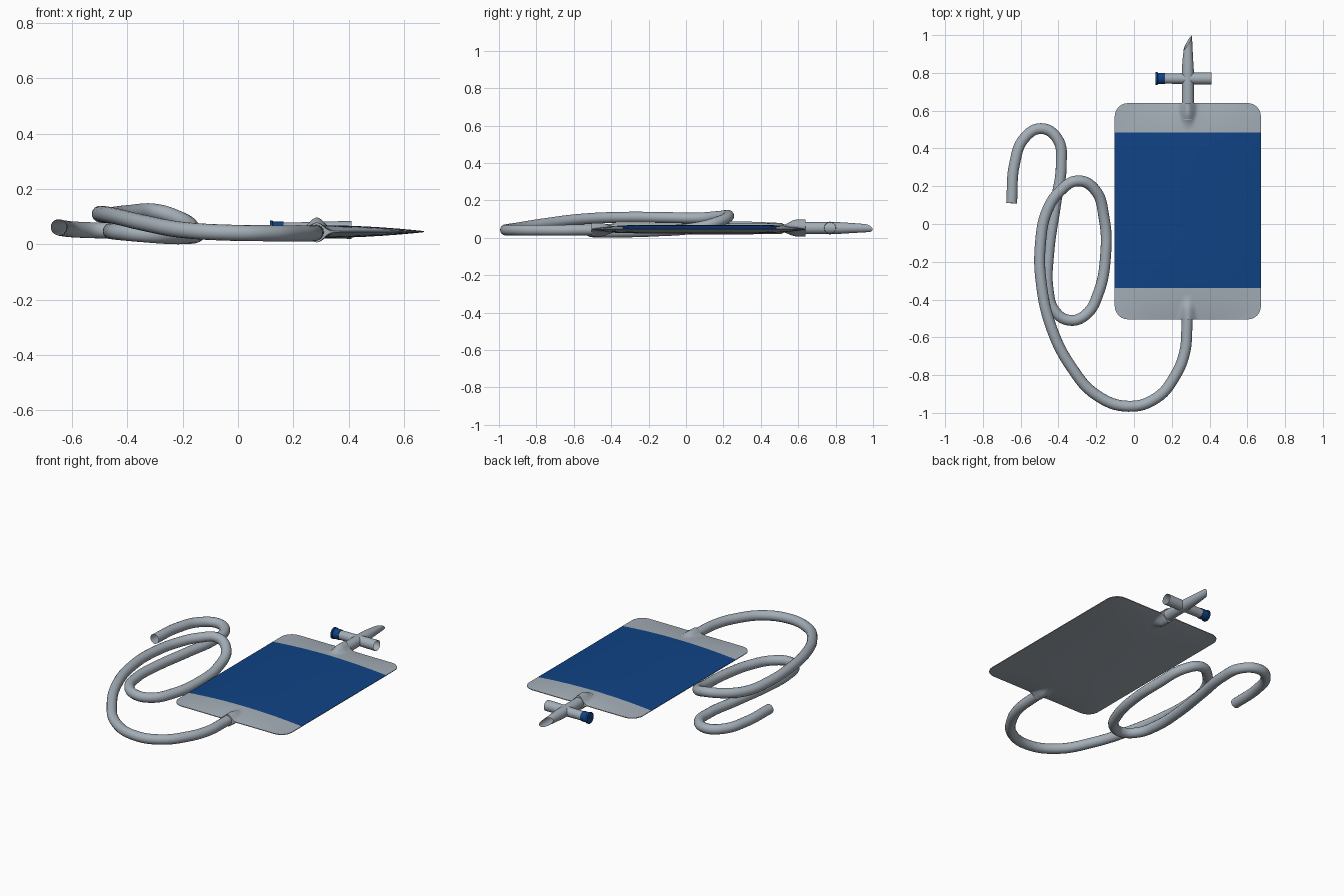
import bpy, bmesh, math
from mathutils import Vector

if "Cube" in bpy.data.objects:
    bpy.data.objects.remove(bpy.data.objects["Cube"])


def material(name, rgb):
    m = bpy.data.materials.new(name)
    m.diffuse_color = (*rgb, 1)
    m.use_nodes = True
    m.node_tree.nodes["Principled BSDF"].inputs["Base Color"].default_value = m.diffuse_color
    return m


GREY = material("clear grey plastic", (0.37, 0.42, 0.47))
BLUE = material("blue", (0.005, 0.056, 0.235))
CX = 0.285          # centre line of the bag and its ports


def finish(name, bm, mats, angle=40):
    bmesh.ops.recalc_face_normals(bm, faces=bm.faces)
    me = bpy.data.meshes.new(name)
    bm.to_mesh(me)
    bm.free()
    ob = bpy.data.objects.new(name, me)
    bpy.context.collection.objects.link(ob)
    for m in mats:
        me.materials.append(m)
    bpy.ops.object.select_all(action='DESELECT')
    bpy.context.view_layer.objects.active = ob
    ob.select_set(True)
    bpy.ops.object.shade_smooth_by_angle(angle=math.radians(angle))
    return ob


def lathe(name, origin, axis, profile, mat, slant=(0, 0), n=24):
    """Round tube along axis; profile = (distance, radius); slant shears the last ring."""
    bm = bmesh.new()
    axis = Vector(axis)
    side, up = axis.cross(Vector((0, 0, 1))), Vector((0, 0, 1))
    rings = []
    for i, (d, r) in enumerate(profile):
        ring = []
        for k in range(n):
            a = 2 * math.pi * k / n
            p, q = math.cos(a), math.sin(a)
            cut = slant[0] * p + slant[1] * q if i == len(profile) - 1 else 0
            ring.append(bm.verts.new(Vector(origin) + axis * (d + cut) + r * (p * side + q * up)))
        rings.append(ring)
    for a, b in zip(rings, rings[1:]):
        for k in range(n):
            j = (k + 1) % n
            bm.faces.new((a[k], a[j], b[j], b[k]))
    bmesh.ops.remove_doubles(bm, verts=bm.verts, dist=1e-5)
    return finish(name, bm, [mat])


# Bag: two pillow-shaped sheets with rounded corners, swelling around both ports
Y0, Y1, HW, RC = -0.505, 0.64, 0.387, 0.07
half = [0.02, 0.04, 0.06, 0.08, 0.1, 0.12, 0.15, 0.2, 0.3, 0.45, 0.6, 0.75, 0.87, 0.95, 1]
cols = [-s for s in reversed(half)] + [0] + half
corner = [RC * (1 - math.sin(math.pi / 2 * i / 6)) for i in range(7)]     # rounded-end rows
corner.reverse()
inner = [0.09, 0.115, 0.14]
rows = [Y0 + c for c in corner + inner] + [-0.34, -0.28, -0.2, -0.1, 0, 0.1, 0.2, 0.3, 0.4, 0.44, 0.485]
rows += [Y1 - c for c in reversed(corner + inner)]


def half_width(y):
    d = max(0, RC - min(y - Y0, Y1 - y))
    return HW - RC + math.sqrt(max(0, RC * RC - d * d))


def bag_z(s, y, side):
    v = abs((y - (Y0 + Y1) / 2) / ((Y1 - Y0) / 2))
    pillow = 0.002 + 0.021 * (1 - min(1, v) ** 6) * (1 - s * s)
    near = min(y - Y0, Y1 - y)
    f = max(0, 1 - near / 0.19)
    f = min(1, 1.3 * f * f * (3 - 2 * f))
    height = 0.045 if y > 0 else 0.036
    swell = height * f * math.exp(-(s * HW / 0.04) ** 2)
    mid = 0.046 + (0.006 if y > 0 else -0.003) * f * math.exp(-(s * HW / 0.06) ** 2)
    return mid + side * max(pillow, swell)


bm = bmesh.new()
sheets = {}
for side in (1, -1):
    sheets[side] = [[bm.verts.new((CX + s * half_width(y), y, bag_z(s, y, side))) for s in cols] for y in rows]
    g = sheets[side]
    for i in range(len(rows) - 1):
        for j in range(len(cols) - 1):
            f = bm.faces.new((g[i][j], g[i][j + 1], g[i + 1][j + 1], g[i + 1][j]))
            ym = (rows[i] + rows[i + 1]) / 2
            f.material_index = int(side == 1 and -0.34 < ym < 0.485)   # blue band on top
t, b = sheets[1], sheets[-1]
for j in (0, -1):                                   # seam along the sides
    for i in range(len(rows) - 1):
        bm.faces.new((t[i][j], t[i + 1][j], b[i + 1][j], b[i][j]))
for i in (0, -1):                                   # seam along the ends
    for j in range(len(cols) - 1):
        bm.faces.new((t[i][j], t[i][j + 1], b[i][j + 1], b[i][j]))
finish("bag", bm, [GREY, BLUE])

# Long looping tube
path = [
    (0.282, -0.43, 0.043), (0.28, -0.55, 0.042), (0.268, -0.68, 0.04), (0.22, -0.80, 0.04),
    (0.12, -0.92, 0.04), (-0.03, -0.965, 0.042), (-0.2, -0.905, 0.052), (-0.33, -0.76, 0.075),
    (-0.435, -0.555, 0.1), (-0.49, -0.32, 0.11), (-0.495, -0.1, 0.108), (-0.46, 0.07, 0.106),
    (-0.39, 0.175, 0.114), (-0.3, 0.228, 0.118), (-0.21, 0.185, 0.09), (-0.158, 0.03, 0.05),
    (-0.15, -0.16, 0.036), (-0.19, -0.37, 0.03), (-0.255, -0.48, 0.03), (-0.34, -0.51, 0.036),
    (-0.42, -0.46, 0.043), (-0.455, -0.345, 0.047), (-0.452, -0.16, 0.047), (-0.415, 0.105, 0.046),
    (-0.385, 0.32, 0.047), (-0.405, 0.45, 0.049), (-0.49, 0.505, 0.05), (-0.58, 0.455, 0.053),
    (-0.632, 0.32, 0.058), (-0.648, 0.11, 0.062)]
cu = bpy.data.curves.new("looping_tube", 'CURVE')
cu.dimensions = '3D'
cu.bevel_depth = 0.029
cu.bevel_resolution = 6
cu.resolution_u = 8
sp = cu.splines.new('BEZIER')
sp.bezier_points.add(len(path) - 1)
for bp, co in zip(sp.bezier_points, path):
    bp.co = co
    bp.handle_left_type = bp.handle_right_type = 'AUTO'
cu.materials.append(GREY)
tube = bpy.data.objects.new("looping_tube", cu)
bpy.context.collection.objects.link(tube)
bpy.ops.object.select_all(action='DESELECT')
bpy.context.view_layer.objects.active = tube
tube.select_set(True)
bpy.ops.object.convert(target='MESH')
bpy.ops.object.shade_smooth_by_angle(angle=math.radians(40))

# Cross-shaped connector: stem with slanted spike, open arm, capped arm
ZC = 0.052
lathe("spike_stem", (CX, 0.55, ZC), (0, 1, 0),
      [(0, 0.032), (0.18, 0.032), (0.26, 0.032), (0.32, 0.028), (0.41, 0.022)],
      GREY, slant=(0.036, -0.012))
lathe("open_arm", (CX, 0.77, ZC), (1, 0, 0), [(0, 0.03), (0.04, 0.031), (0.125, 0.032)], GREY)
lathe("capped_arm", (CX, 0.77, ZC), (-1, 0, 0), [(0, 0.03), (0.04, 0.028), (0.13, 0.027)], GREY)

# Blue cap with a rim
lathe("arm_cap", (CX, 0.77, ZC), (-1, 0, 0),
      [(0.12, 0), (0.12, 0.03), (0.158, 0.03), (0.161, 0.034), (0.17, 0.034), (0.17, 0)], BLUE)
